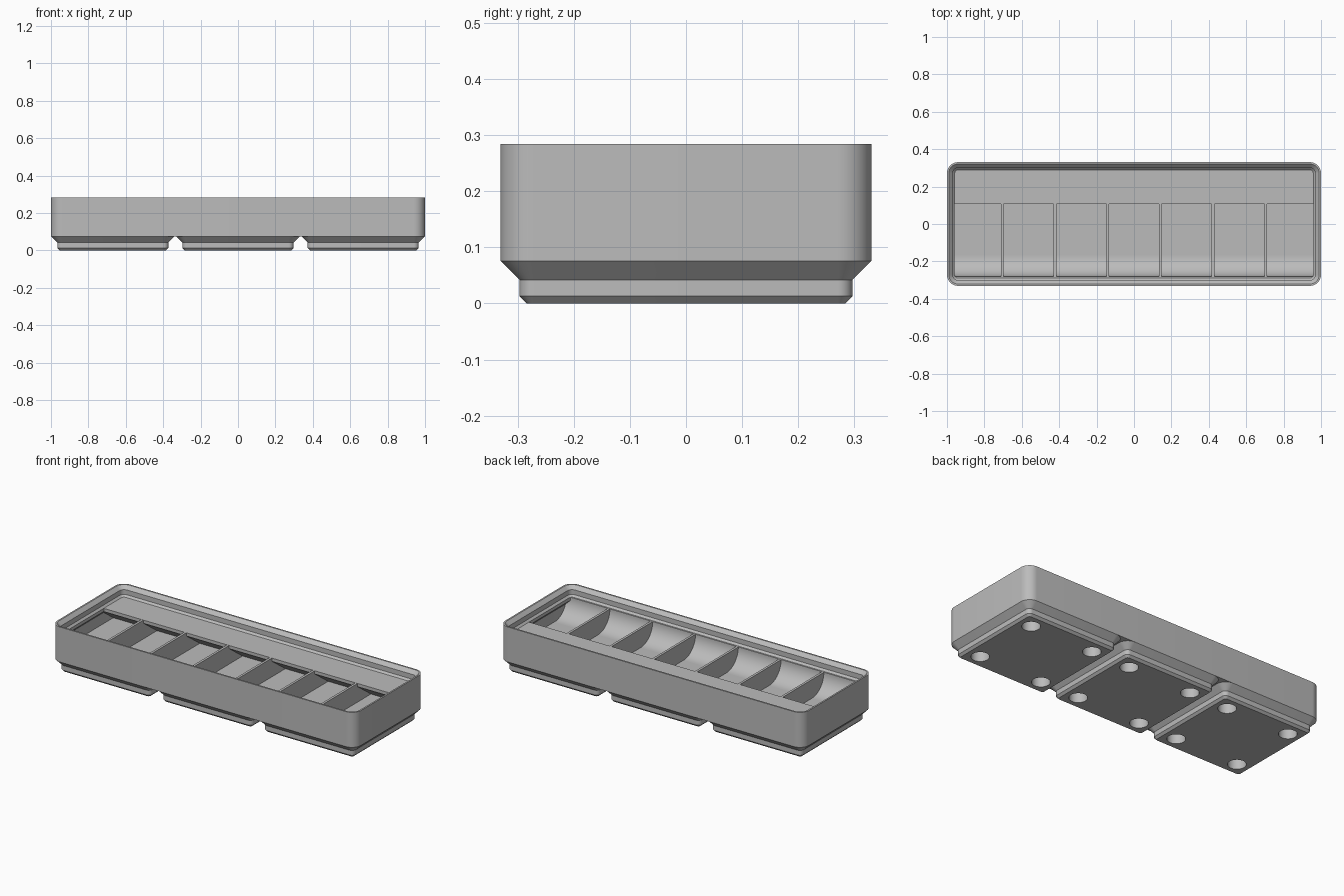
import bpy, bmesh, math
from mathutils import Matrix

cube = bpy.data.objects.get("Cube")
if cube:
    bpy.data.objects.remove(cube, do_unlink=True)

MM = 2 / 125.5                      # bin is laid out in millimetres
HX, HY, R = 62.75, 20.75, 3.75      # body half sizes and corner radius
FLOOR, RIM = 7.0, 14.0              # compartment floor and divider top

grey = bpy.data.materials.new("plain grey")
grey.use_nodes = True
grey.diffuse_color = (0.5, 0.5, 0.5, 1)
grey.node_tree.nodes["Principled BSDF"].inputs["Base Color"].default_value = (0.5, 0.5, 0.5, 1)


def finish(name, bm):
    bmesh.ops.recalc_face_normals(bm, faces=bm.faces)
    bmesh.ops.scale(bm, vec=(MM, MM, MM), verts=bm.verts)
    mesh = bpy.data.meshes.new(name)
    bm.to_mesh(mesh)
    bm.free()
    mesh.materials.append(grey)
    obj = bpy.data.objects.new(name, mesh)
    bpy.context.collection.objects.link(obj)
    return obj


def smooth(obj):
    bpy.ops.object.select_all(action="DESELECT")
    obj.select_set(True)
    bpy.context.view_layer.objects.active = obj
    bpy.ops.object.shade_smooth_by_angle(angle=math.radians(25))


def loft(name, hx, hy, profile, cx=0.0, steps=10):
    """Closed solid through rounded rectangles given as (inset, height)."""
    bm = bmesh.new()
    rings = []
    for inset, z in profile:
        r = max(R - inset, 0.5)
        ring = []
        for q, (sx, sy) in enumerate([(1, 1), (-1, 1), (-1, -1), (1, -1)]):
            for i in range(steps + 1):
                a = math.pi / 2 * (q + i / steps)
                ring.append(bm.verts.new((cx + sx * (hx - inset - r) + r * math.cos(a),
                                          sy * (hy - inset - r) + r * math.sin(a), z)))
        rings.append(ring)
    for low, high in zip(rings, rings[1:]):
        for i in range(len(low)):
            j = (i + 1) % len(low)
            bm.faces.new((low[i], low[j], high[j], high[i]))
    bm.faces.new(rings[0])
    bm.faces.new(rings[-1])
    return finish(name, bm)


def extrude_x(name, points, x0, x1):
    """Extrude a (y, z) outline along x."""
    bm = bmesh.new()
    face = bm.faces.new([bm.verts.new((x0, y, z)) for y, z in points])
    new = bmesh.ops.extrude_face_region(bm, geom=[face])["geom"]
    bmesh.ops.translate(bm, vec=(x1 - x0, 0, 0),
                        verts=[v for v in new if isinstance(v, bmesh.types.BMVert)])
    return finish(name, bm)


# Shell: outer wall, stepped stacking lip, overhang, inner wall and floor
smooth(loft("bin_shell", HX, HY, [
    (0, 4.75), (0, 17.8), (0.6, 17.8), (1.9, 16.5), (1.9, 14.7), (2.6, RIM),
    (2.6, 12.8), (0.95, 11.15), (0.95, FLOOR)]))

# Three stepped feet, each with four blind magnet holes
for n, cx in enumerate((-42, 0, 42)):
    foot = loft(f"foot_{n + 1}", HY, HY,
                [(2.95, 0), (2.15, 0.8), (2.15, 2.6), (0, 4.75)], cx)
    bm = bmesh.new()
    for sx in (-13, 13):
        for sy in (-13, 13):
            bmesh.ops.create_cone(bm, cap_ends=True, segments=40, radius1=3.1, radius2=3.1,
                                  depth=7.2, matrix=Matrix.Translation((cx + sx, sy, 0)))
    cutter = finish("hole_cutter", bm)
    cutter.hide_render = True
    mod = foot.modifiers.new("holes", "BOOLEAN")
    mod.object, mod.solver = cutter, "EXACT"
    bpy.context.view_layer.objects.active = foot
    bpy.ops.object.modifier_apply(modifier=mod.name)
    bpy.data.objects.remove(cutter, do_unlink=True)
    smooth(foot)

# Curved scoop along the front of every compartment
depth = RIM - FLOOR
front = -17.6
arc = [(front + depth * (1 - math.cos(a)), RIM - depth * math.sin(a))
       for a in (math.pi / 2 * i / 16 for i in range(17))]
smooth(extrude_x("front_scoop",
                 [(-19.1, RIM)] + arc + [(front + depth, FLOOR - 0.5), (-19.1, FLOOR - 0.5)],
                 -61.7, 61.7))

# Label shelf along the back with a sloped underside
tip = 6.7
reach = tip + (RIM - 1.2 - FLOOR) / math.tan(math.radians(36))
extrude_x("label_shelf", [(19.1, RIM), (tip, RIM), (tip, RIM - 1.2), (reach, FLOOR),
                          (reach, FLOOR - 0.5), (19.1, FLOOR - 0.5)], -61.7, 61.7)

# Six dividers making seven compartments
for i in range(6):
    x = (i - 2.5) * 17.68
    extrude_x(f"divider_{i + 1}", [(-19.1, FLOOR - 0.5), (19.1, FLOOR - 0.5),
                                   (19.1, RIM - 0.03), (-19.1, RIM - 0.03)], x - 0.45, x + 0.45)
